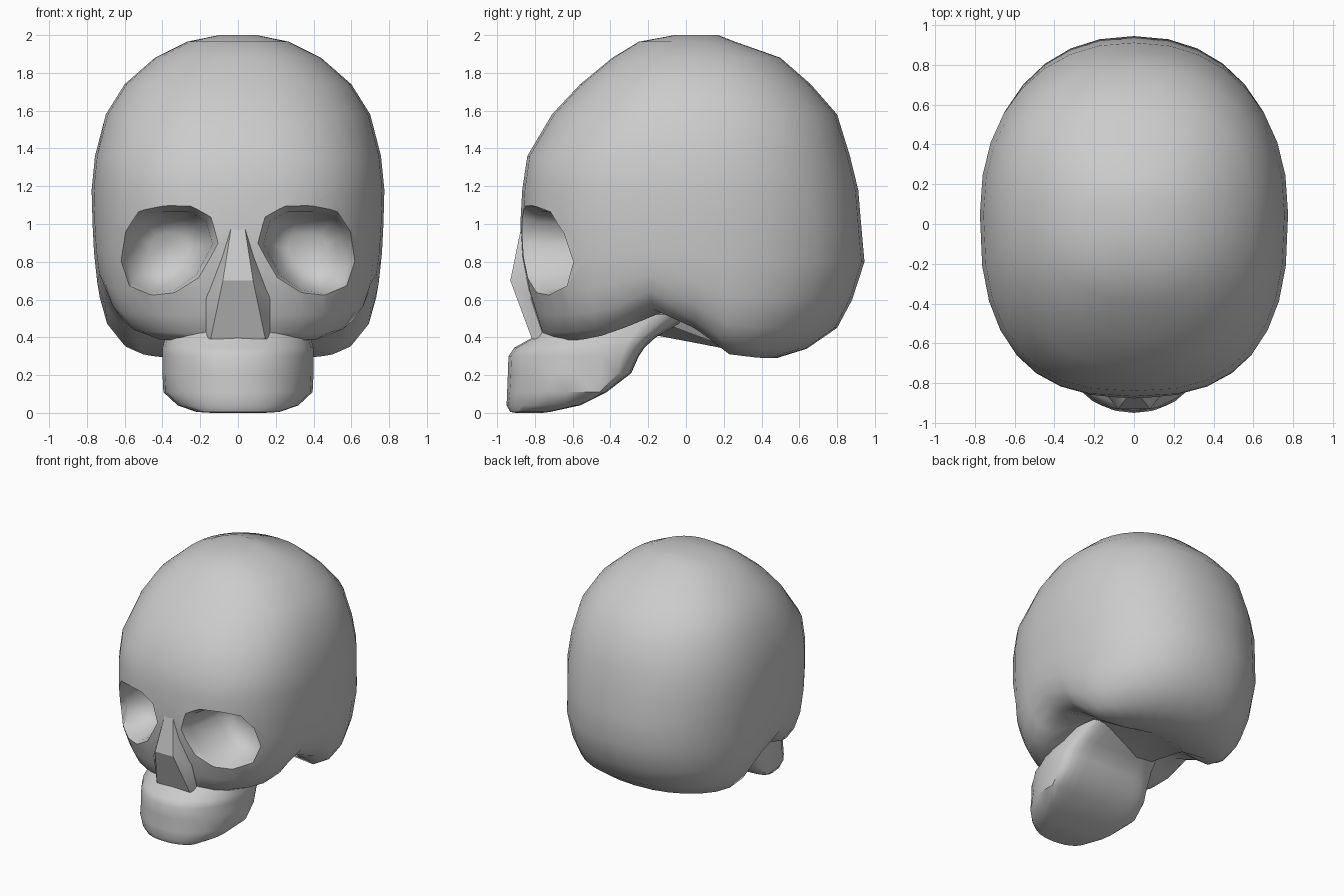
import bpy, bmesh, math

if "Cube" in bpy.data.objects:
    bpy.data.objects.remove(bpy.data.objects["Cube"])


def new_object(name, bm, angle=None):
    bmesh.ops.recalc_face_normals(bm, faces=bm.faces)
    me = bpy.data.meshes.new(name)
    bm.to_mesh(me)
    bm.free()
    ob = bpy.data.objects.new(name, me)
    bpy.context.collection.objects.link(ob)
    if angle:
        smooth(ob, angle)
    return ob


def smooth(ob, angle):
    bpy.ops.object.select_all(action='DESELECT')
    ob.select_set(True)
    bpy.context.view_layer.objects.active = ob
    bpy.ops.object.shade_smooth_by_angle(angle=math.radians(angle))


def loft(rings):
    """Skin a stack of closed rings and cap both ends."""
    bm = bmesh.new()
    vs = [[bm.verts.new(p) for p in r] for r in rings]
    n = len(vs[0])
    for a, b in zip(vs, vs[1:]):
        for i in range(n):
            bm.faces.new((a[i], a[(i + 1) % n], b[(i + 1) % n], b[i]))
    bm.faces.new(vs[0])
    bm.faces.new(vs[-1])
    return bm


def spow(v, e):
    return math.copysign(abs(v) ** e, v)


def interp(table, t):
    for (a, va), (b, vb) in zip(table, table[1:]):
        if t <= b:
            return va + (vb - va) * max(0, t - a) / (b - a)
    return table[-1][1]


def egg_ring(z, front, back, half, nf, nb, mid, seg):
    pts = []
    for i in range(seg):
        t = 2 * math.pi * i / seg
        c, s = math.cos(t), math.sin(t)
        e = 2 / (nf if s < 0 else nb)
        reach = (mid - front) if s < 0 else (back - mid)
        pts.append((half * spow(c, e), mid + reach * spow(s, e), z))
    return pts


# Cranium: horizontal sections (z, front y, back y, half width)
sections = [
    (2.00, -.06, .17, .10), (1.965, -.25, .26, .27), (1.88, -.39, .50, .44),
    (1.74, -.56, .66, .60), (1.58, -.71, .80, .70), (1.36, -.84, .868, .757),
    (1.18, -.867, .912, .775), (1.0, -.877, .927, .77), (.80, -.87, .945, .762),
    (.60, -.84, .88, .745), (.45, -.80, .80, .705), (.34, -.77, .64, .64),
    (.29, -.73, .48, .54), (.31, -.50, .32, .34)]
# lower edge height along y: cheek, ear arch, skull base
floor_line = [(-1, .37), (-.5, .39), (-.3, .46), (-.18, .55),
              (-.02, .50), (.23, .31), (.4, .29)]
rings = []
for z, f, b, h in sections:
    ring = egg_ring(z, f, b, h, 2.3 if z > 1.4 else 2.6, 2.2, .05, 32)
    if z < 1:
        ring = [(x, y, 1 - (1 - z) * (1 - interp(floor_line, y)) / .71)
                for x, y, _ in ring]
    rings.append(ring)
cranium = new_object("cranium", loft(rings))

# Eye sockets: tapered cutters with a bevelled rim following the face curve
outline = [(.10, .90), (.14, 1.04), (.25, 1.10), (.40, 1.10), (.53, 1.07),
           (.60, .96), (.63, .80), (.59, .66), (.46, .60), (.33, .62), (.20, .71)]
cx, cz = .37, .85


def face_y(x):
    return -.875 * (1 - (abs(x) / .77) ** 2.6) ** (1 / 2.6)


for side in (1, -1):
    rings = [[(side * x, -1.2, z) for x, z in outline]]
    for scale, follow, y in ((1, 1, -.005), (.87, 1, .08), (.72, 0, -.50), (.4, 0, -.43)):
        rings.append([(side * (cx + (x - cx) * scale),
                       face_y(x) + y if follow else y,
                       cz + (z - cz) * scale) for x, z in outline])
    cutter = new_object("socket_cutter", loft(rings))
    cutter.hide_render = True
    mod = cranium.modifiers.new("socket", 'BOOLEAN')
    mod.operation = 'DIFFERENCE'
    mod.solver = 'EXACT'
    mod.object = cutter
    bpy.context.view_layer.objects.active = cranium
    bpy.ops.object.modifier_apply(modifier=mod.name)
    bpy.data.objects.remove(cutter)
smooth(cranium, 48)

# Nose: bridge with a flat sloping opening below
bm = bmesh.new()
for x, y, z in [(.03, -.865, 1.02), (.08, -.93, .70), (.145, -.815, .39),
                (.09, -.82, .88), (.17, -.82, .60), (.17, -.75, .39), (.06, -.7, .95)]:
    for s in (1, -1):
        bm.verts.new((s * x, y, z))
bmesh.ops.convex_hull(bm, input=bm.verts)
new_object("nose", bm, 25)

# Upper jaw: U-shaped sections (z, front y, back y, half width)
jaw = [(.52, -.74, .05, .34), (.40, -.81, -.16, .385), (.345, -.91, -.22, .40),
       (.30, -.94, -.25, .40), (.21, -.943, -.29, .40), (.11, -.947, -.42, .395),
       (.04, -.95, -.56, .32), (.005, -.93, -.72, .22), (0, -.90, -.76, .14)]
rings = []
for z, f, b, h in jaw:
    mid = min(-.45, b - .08)
    rings.append(egg_ring(z, f, b, h, 2.15, 4.5, mid, 24))
new_object("upper_jaw", loft(rings), 35)
